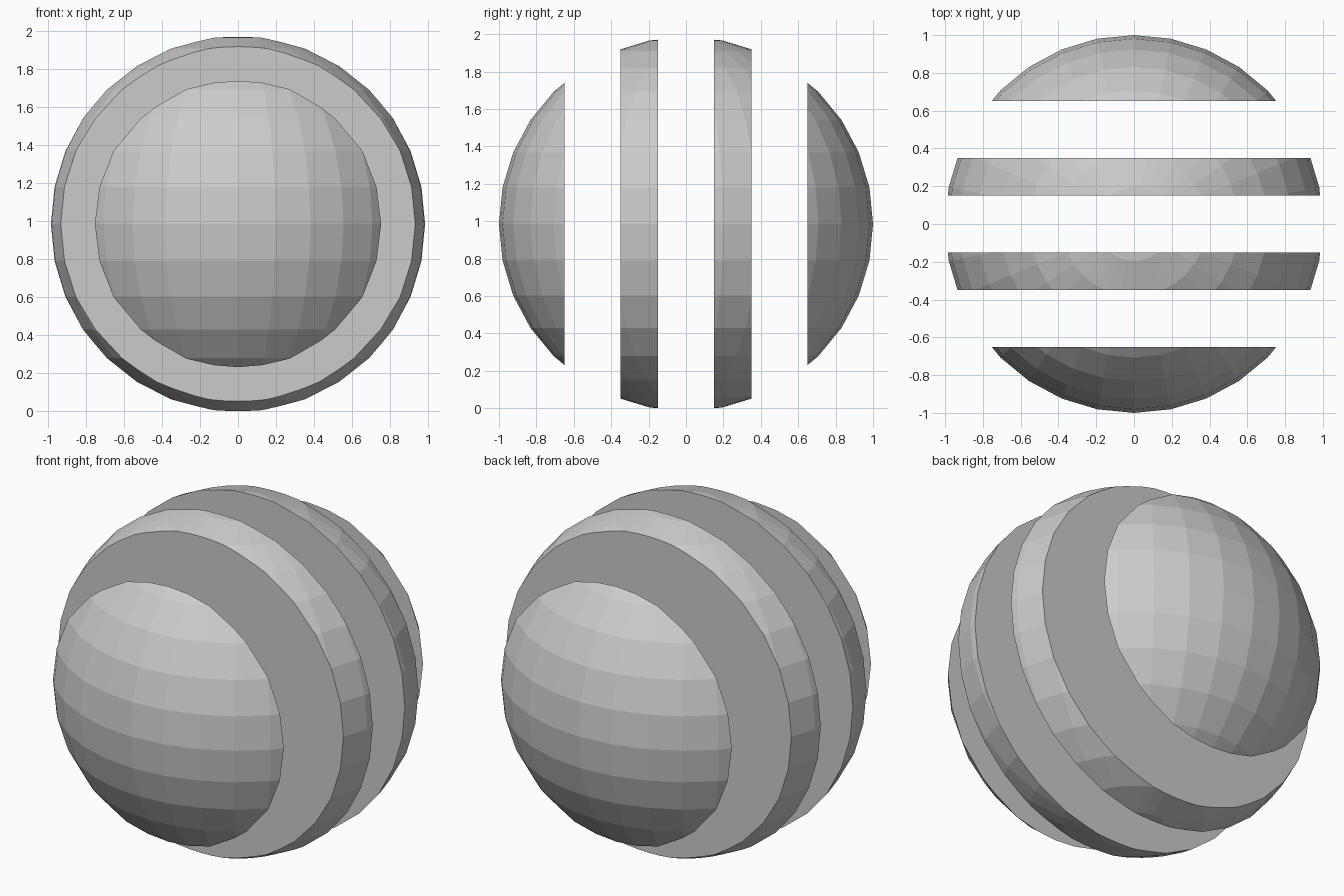
import bpy, bmesh
from mathutils import Matrix

if "Cube" in bpy.data.objects:
    bpy.data.objects.remove(bpy.data.objects["Cube"])

# y ranges of the four slices of a unit low-poly sphere
SLICES = {
    "front_cap": (-1.1, -0.65),
    "front_disc": (-0.35, -0.15),
    "back_disc": (0.15, 0.35),
    "back_cap": (0.65, 1.1),
}


def cut(bm, y, sign):
    """Keep the side of plane y facing away from sign, and fill the cut."""
    geom = bm.verts[:] + bm.edges[:] + bm.faces[:]
    res = bmesh.ops.bisect_plane(bm, geom=geom, dist=1e-5, plane_co=(0, y, 0),
                                 plane_no=(0, sign, 0), clear_outer=True)
    rim = [e for e in res["geom_cut"] if isinstance(e, bmesh.types.BMEdge)]
    if rim:
        bmesh.ops.contextual_create(bm, geom=rim)


def sphere_slice(name, y0, y1):
    bm = bmesh.new()
    bmesh.ops.create_uvsphere(bm, u_segments=32, v_segments=16, radius=1)
    cut(bm, y0, -1)
    cut(bm, y1, 1)
    bmesh.ops.recalc_face_normals(bm, faces=bm.faces[:])
    mesh = bpy.data.meshes.new(name)
    bm.to_mesh(mesh)
    bm.free()
    obj = bpy.data.objects.new(name, mesh)
    bpy.context.collection.objects.link(obj)
    return obj


parts = [sphere_slice(n, a, b) for n, (a, b) in SLICES.items()]

# Stand the discs on the floor
low = min(v.co.z for p in parts for v in p.data.vertices)
for p in parts:
    p.data.transform(Matrix.Translation((0, 0, -low)))
